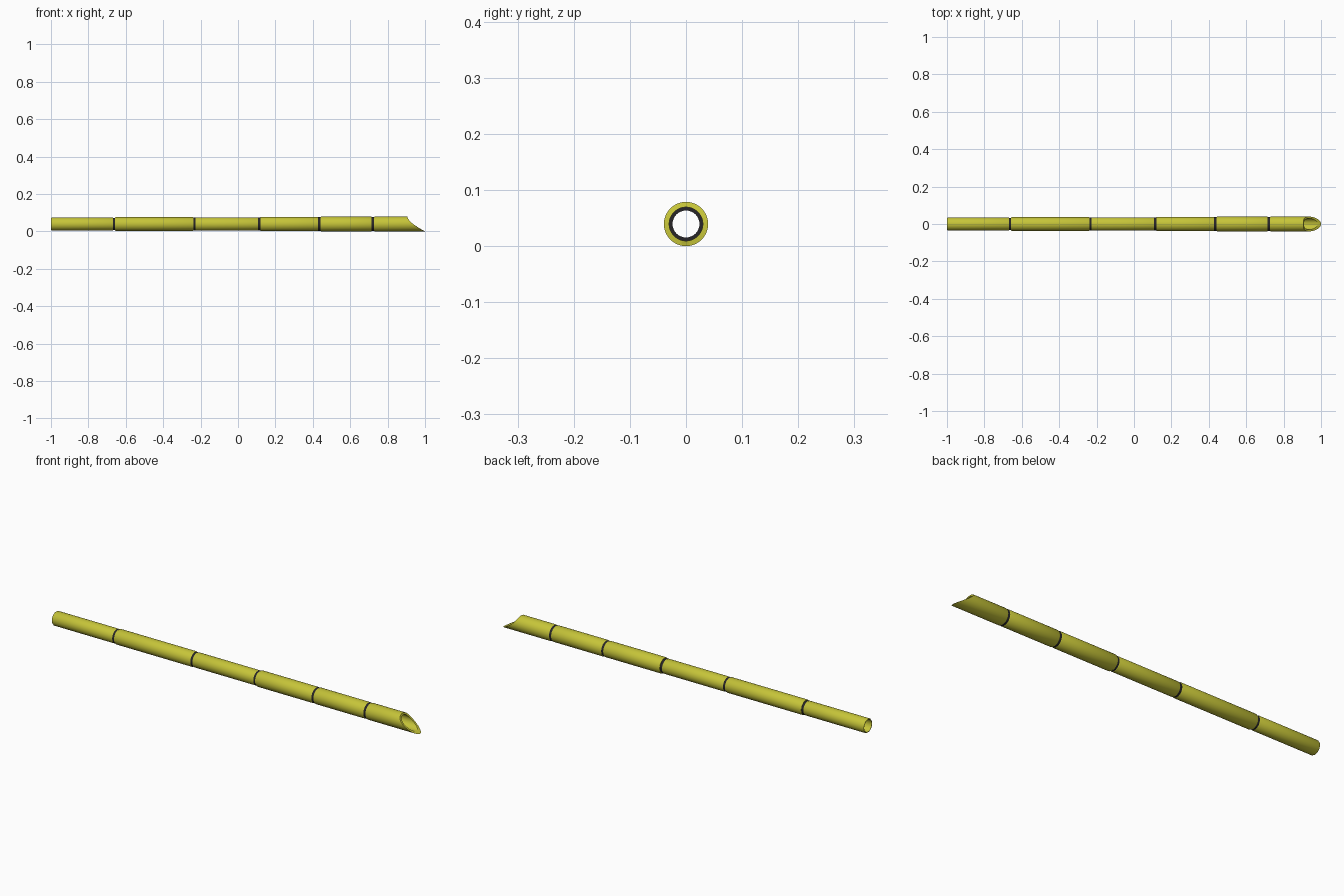
import bpy, bmesh, math

if "Cube" in bpy.data.objects:
    bpy.data.objects.remove(bpy.data.objects["Cube"])

SIDES = 48
ZC = 0.0395


def material(name, rgb):
    m = bpy.data.materials.new(name)
    m.diffuse_color = (*rgb, 1)
    m.use_nodes = True
    m.node_tree.nodes["Principled BSDF"].inputs["Base Color"].default_value = m.diffuse_color
    return m


def hollow_tube(name, profile, mat, slanted=()):
    """Revolve a closed (x, radius) profile about x; slanted points follow the cut."""
    bm = bmesh.new()
    rings = []
    for i, (x, r) in enumerate(profile):
        ring = []
        for k in range(SIDES):
            a = 2 * math.pi * k / SIDES
            z = ZC + r * math.sin(a)
            px = x
            if i in slanted:
                px = 0.905 + 0.095 * max(0, 1 - z / (2 * ZC)) ** 1.6
            ring.append(bm.verts.new((px, r * math.cos(a), z)))
        rings.append(ring)
    for a, b in zip(rings, rings[1:] + rings[:1]):
        for k in range(SIDES):
            n = (k + 1) % SIDES
            bm.faces.new((a[k], a[n], b[n], b[k]))
    bmesh.ops.recalc_face_normals(bm, faces=bm.faces)
    me = bpy.data.meshes.new(name)
    bm.to_mesh(me)
    bm.free()
    ob = bpy.data.objects.new(name, me)
    bpy.context.collection.objects.link(ob)
    me.materials.append(mat)
    bpy.context.view_layer.objects.active = ob
    ob.select_set(True)
    bpy.ops.object.shade_smooth_by_angle(angle=math.radians(30))
    ob.select_set(False)


cane = material("cane_yellow", (0.56, 0.55, 0.04))
dark = material("node_dark", (0.02, 0.018, 0.02))

nodes = [-0.662, -0.233, 0.114, 0.435, 0.721]
radii = [0.0345, 0.0365, 0.0355, 0.0385, 0.039, 0.0395]
INNER, GAP, BEV = 0.030, 0.005, 0.004

# Cane segments with chamfered ends, the last one cut to a point
for i, r in enumerate(radii):
    x0 = -1.0 if i == 0 else nodes[i - 1] + GAP
    if i < len(nodes):
        x1 = nodes[i] - GAP
        prof = [(x0, INNER), (x0, r - 0.002), (x0 + BEV, r),
                (x1 - BEV, r), (x1, r - 0.002), (x1, INNER)]
        hollow_tube(f"cane_segment_{i + 1}", prof, cane)
    else:
        prof = [(x0, INNER), (x0, r - 0.002), (x0 + BEV, r), (1, r), (1, INNER)]
        hollow_tube("cane_pointed_tip", prof, cane, slanted=(3, 4))

# Dark node rings, reaching further into the bore
for i, x in enumerate(nodes):
    r = min(radii[i], radii[i + 1]) - 0.0015
    hollow_tube(f"node_ring_{i + 1}", [(x - 0.007, 0.024), (x - 0.007, r),
                                       (x + 0.007, r), (x + 0.007, 0.024)], dark)
